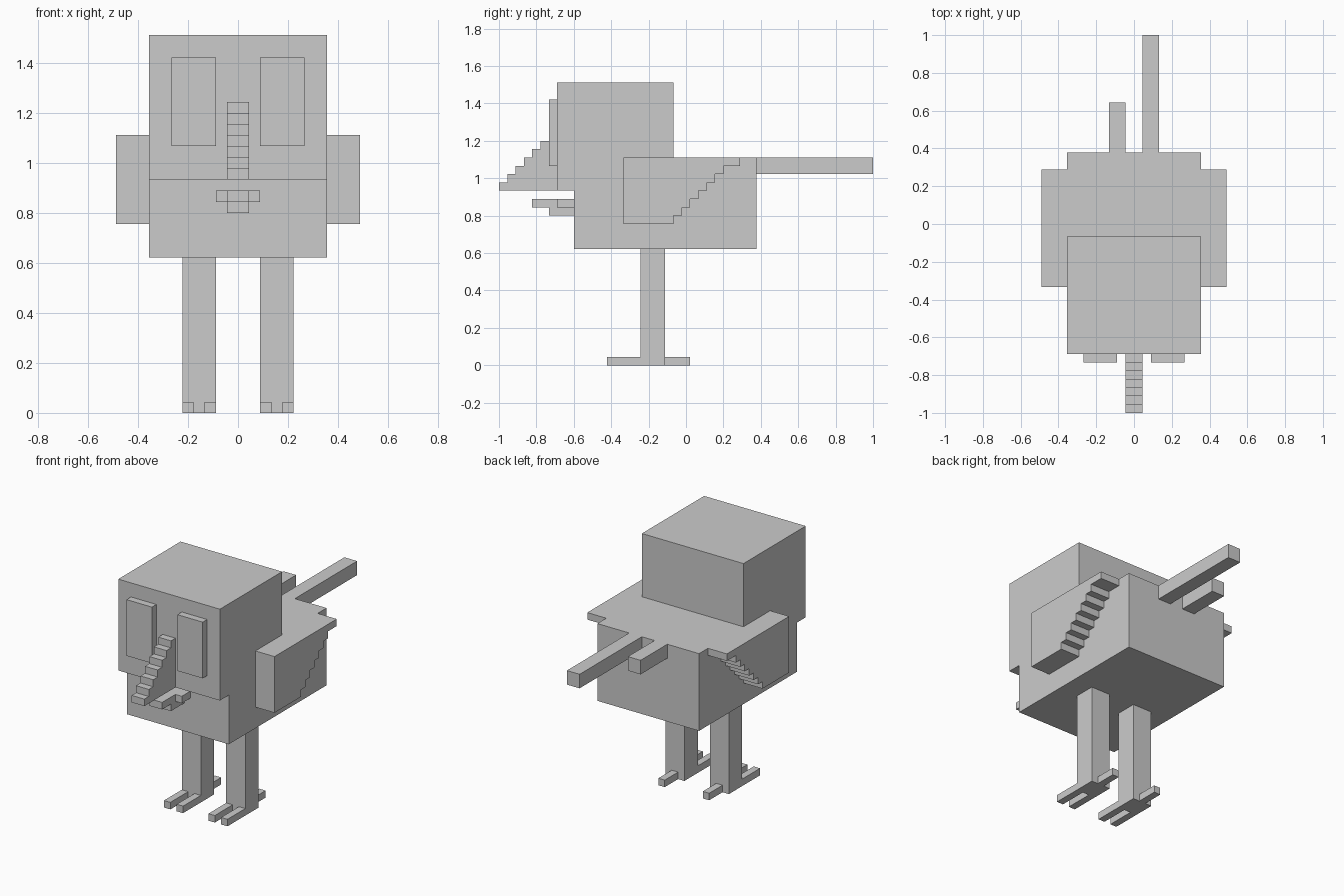
import bpy, bmesh

if "Cube" in bpy.data.objects:
    bpy.data.objects.remove(bpy.data.objects["Cube"])

U = 2 / 45  # one block unit; all sizes below are in block units


def extrude_profile(name, profile, x0, x1):
    """Solid made from a (y, z) side profile swept from x0 to x1."""
    bm = bmesh.new()
    face = bm.faces.new([bm.verts.new((x0 * U, y * U, z * U)) for y, z in profile])
    ext = bmesh.ops.extrude_face_region(bm, geom=[face])
    moved = [g for g in ext["geom"] if isinstance(g, bmesh.types.BMVert)]
    bmesh.ops.translate(bm, verts=moved, vec=((x1 - x0) * U, 0, 0))
    bmesh.ops.recalc_face_normals(bm, faces=bm.faces)
    mesh = bpy.data.meshes.new(name)
    bm.to_mesh(mesh)
    bm.free()
    ob = bpy.data.objects.new(name, mesh)
    bpy.context.collection.objects.link(ob)
    return ob


def block(name, x, y, z):
    """Box from (min, max) ranges."""
    return extrude_profile(name, [(y[0], z[0]), (y[1], z[0]), (y[1], z[1]), (y[0], z[1])], *x)


def mirrored(ob):
    """Reflect the part across the x = 0 plane."""
    mod = ob.modifiers.new("Mirror", "MIRROR")
    mod.use_axis[0] = True
    mod.use_mirror_merge = False
    return ob


# Head and body share their side walls, so they are one silhouette
extrude_profile("head_and_body", [
    (-13.5, 14), (8.5, 14), (8.5, 25), (-1.5, 25),
    (-1.5, 34), (-15.5, 34), (-15.5, 21), (-13.5, 21)], -8, 8)

# Eyes
mirrored(block("eye", (2, 6), (-16.5, -15.5), (24, 32)))

# Stepped upper beak
beak = [(-15.5, 21), (-22.5, 21)]
for i in range(7):
    beak += [(-22.5 + i, 22 + i), (-21.5 + i, 22 + i)]
extrude_profile("upper_beak", beak, -1, 1)

# Lower beak with side corners
extrude_profile("lower_beak", [
    (-13.5, 18), (-16.5, 18), (-16.5, 19), (-18.5, 19), (-18.5, 20), (-13.5, 20)], -1, 1)
mirrored(block("lower_beak_corner", (1, 2), (-15.5, -13.5), (19, 20)))

# Wings with stepped rear edge
wing = [(6.5, 25), (-7.5, 25), (-7.5, 17)]
for i in range(7):
    wing += [(-1.5 + i, 17 + i), (-1.5 + i, 18 + i)]
wing.append((6.5, 24))
mirrored(extrude_profile("wing", wing, 8, 11))

# Tail feathers, one long and one short
block("long_tail_feather", (1, 3), (8.5, 22.5), (23, 25))
block("short_tail_feather", (-3, -1), (8.5, 14.5), (23, 25))

# Legs with two front toes and one back toe
mirrored(block("leg", (2, 5), (-5.5, -2.5), (0, 14)))
for side, x in (("inner", 2), ("outer", 4)):
    mirrored(block(side + "_front_toe", (x, x + 1), (-9.5, -5.5), (0, 1)))
mirrored(block("back_toe", (3, 4), (-2.5, 0.5), (0, 1)))
